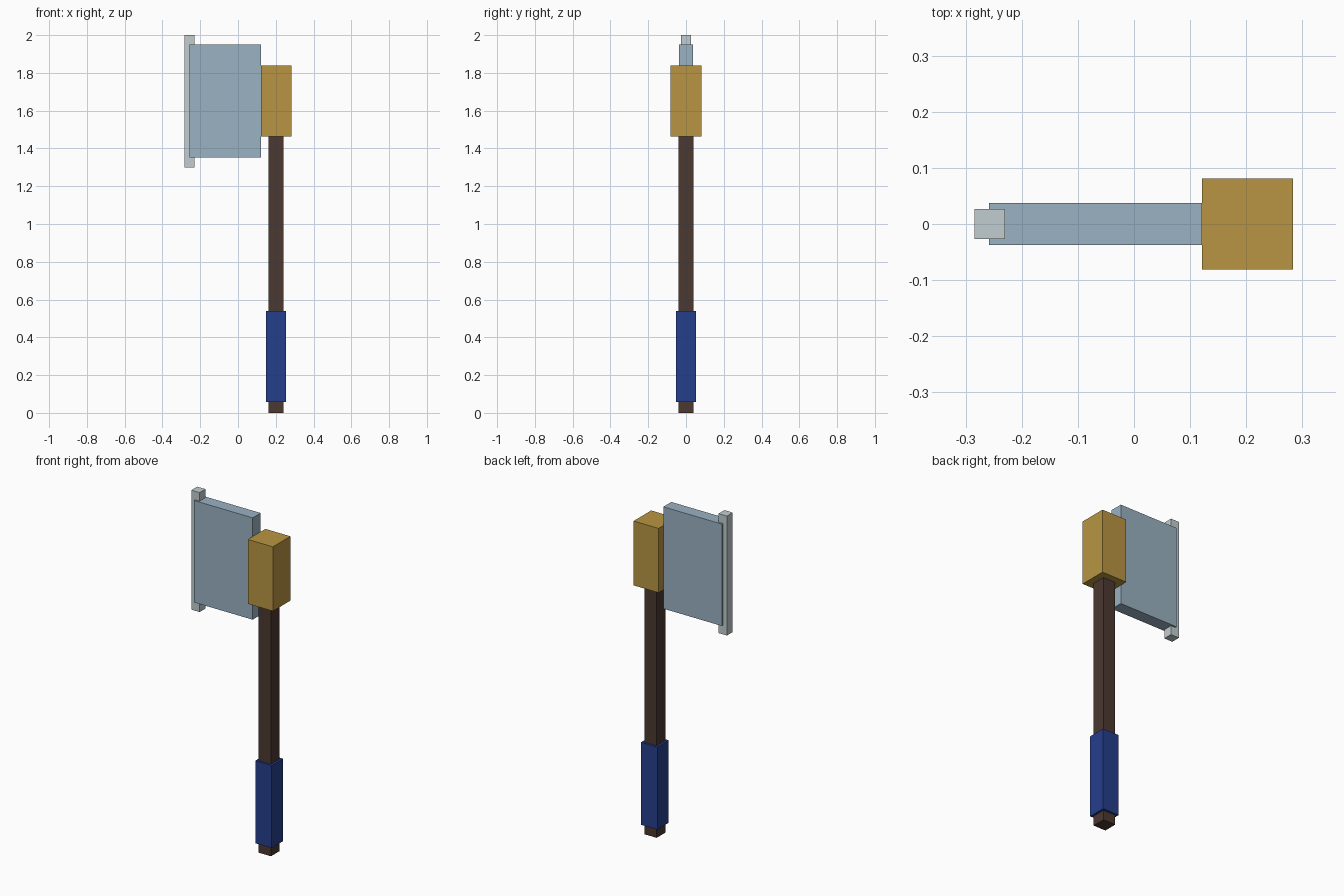
import bpy
from mathutils import Vector

cube = bpy.data.objects.get("Cube")
if cube:
    bpy.data.objects.remove(cube, do_unlink=True)


def material(name, rgb):
    """Flat material from 0-255 sRGB values, stored as linear."""
    linear = [((c / 255 + 0.055) / 1.055) ** 2.4 for c in rgb]
    mat = bpy.data.materials.new(name)
    mat.use_nodes = True
    mat.diffuse_color = (*linear, 1)
    shader = mat.node_tree.nodes["Principled BSDF"]
    shader.inputs["Base Color"].default_value = (*linear, 1)
    shader.inputs["Roughness"].default_value = 0.8
    return mat


def box(name, mat, low, high):
    """Box between two opposite corners."""
    low, high = Vector(low), Vector(high)
    bpy.ops.mesh.primitive_cube_add(size=1)
    obj = bpy.context.object
    obj.name = name
    for v in obj.data.vertices:
        v.co = (low + high) / 2 + v.co * (high - low)
    obj.data.materials.append(mat)
    return obj


def square_bar(name, mat, x, half, bottom, top):
    """Upright bar with a square section centred on x."""
    return box(name, mat, (x - half, -half, bottom), (x + half, half, top))


wood = material("dark wood", (76, 56, 49))
blue = material("blue wrap", (37, 62, 140))
gold = material("gold", (184, 149, 66))
steel = material("blue steel", (154, 178, 194))
bright = material("pale steel", (193, 205, 208))

# Shaft, hand grip and head block share one axis
AXIS = 0.202
square_bar("shaft", wood, AXIS, 0.04, 0, 1.48)
square_bar("hand_grip", blue, AXIS, 0.053, 0.057, 0.54)
square_bar("head_block", gold, AXIS, 0.081, 1.463, 1.84)

# Blade plate and its cutting edge
box("blade", steel, (-0.258, -0.037, 1.353), (0.121, 0.037, 1.95))
square_bar("cutting_edge", bright, -0.257, 0.027, 1.3, 2)
